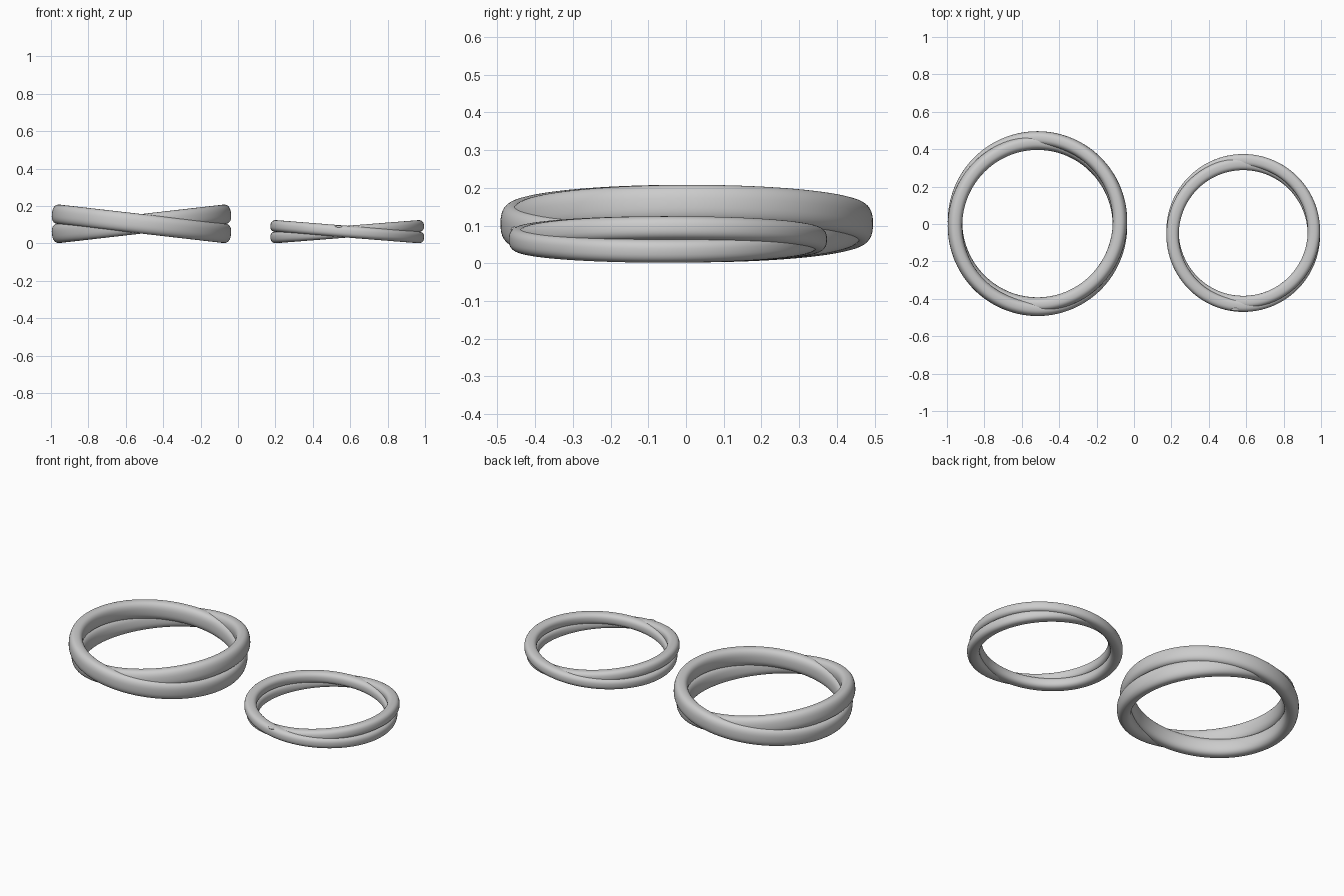
import bpy, bmesh
from math import sin, cos, pi, atan2, copysign
from mathutils import Matrix

if "Cube" in bpy.data.objects:
    bpy.data.objects.remove(bpy.data.objects["Cube"])

SEG, PROF = 160, 36


def band(name, center, outer_r, thick, height, tilt, shift):
    """Rounded band swept round a circle, tilted about y and nudged along y."""
    mid = outer_r - thick / 2
    prof = []
    for i in range(PROF):
        a = 2 * pi * i / PROF
        c, s = cos(a), sin(a)
        # rounded-rectangle (superellipse) section
        prof.append((mid + copysign(abs(c) ** 0.8, c) * thick / 2,
                     copysign(abs(s) ** 0.8, s) * height / 2))
    bm = bmesh.new()
    loops = []
    for j in range(SEG):
        t = 2 * pi * j / SEG
        loops.append([bm.verts.new((r * cos(t), r * sin(t), z)) for r, z in prof])
    for j in range(SEG):
        p, q = loops[j], loops[(j + 1) % SEG]
        for i in range(PROF):
            k = (i + 1) % PROF
            bm.faces.new((p[i], q[i], q[k], p[k])).smooth = True
    x, y, z = center
    bm.transform(Matrix.Translation((x, y + shift, z)) @ Matrix.Rotation(tilt, 4, 'Y'))
    bmesh.ops.recalc_face_normals(bm, faces=bm.faces)
    me = bpy.data.meshes.new(name)
    bm.to_mesh(me)
    bm.free()
    ob = bpy.data.objects.new(name, me)
    bpy.context.collection.objects.link(ob)
    return ob


def crossed_ring(name, center, outer_r, thick, height, rise, shift):
    """Two interlocked bands crossing at the front and at the back."""
    tilt = atan2(rise, outer_r - thick / 2)
    band(name + "_front_band", center, outer_r, thick, height, tilt, -shift)
    band(name + "_back_band", center, outer_r, thick, height, -tilt, shift)


crossed_ring("large_ring", (-0.516, 0.002, 0.105), 0.482, 0.076, 0.104, 0.051, 0.012)
crossed_ring("small_ring", (0.584, -0.048, 0.063), 0.412, 0.066, 0.063, 0.030, 0.010)

# tiny solder bump where the small bands cross at the front
bpy.ops.mesh.primitive_uv_sphere_add(segments=16, ring_count=8, radius=1,
                                     location=(0.54, -0.455, 0.09))
bump = bpy.context.object
bump.name = "small_ring_bump"
bump.scale = (0.022, 0.010, 0.007)
bpy.ops.object.shade_smooth()
